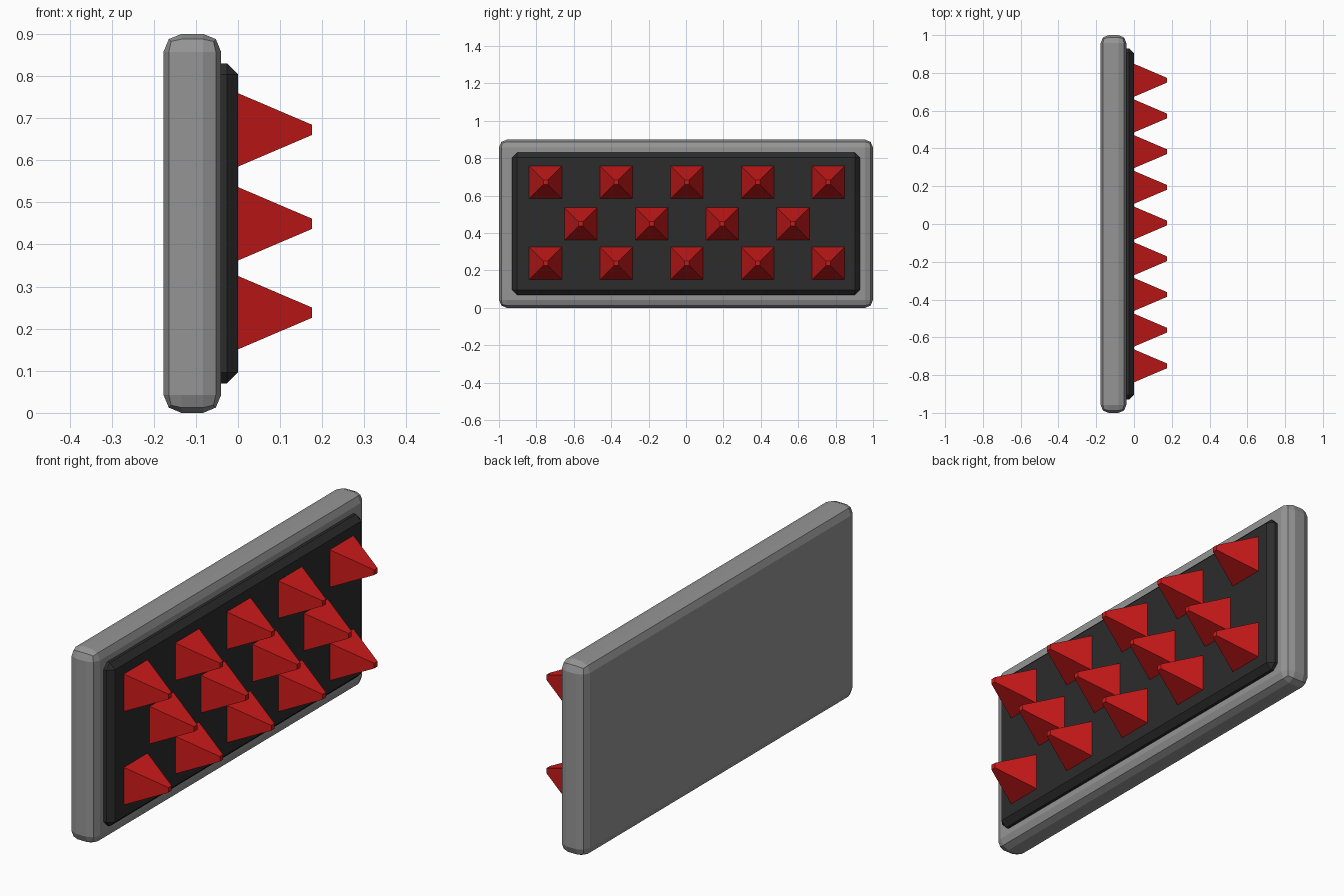
import bpy, bmesh

if "Cube" in bpy.data.objects:
    bpy.data.objects.remove(bpy.data.objects["Cube"])

def material(name, col):
    m = bpy.data.materials.new(name)
    m.diffuse_color = (*col, 1)
    m.use_nodes = True
    m.node_tree.nodes["Principled BSDF"].inputs["Base Color"].default_value = m.diffuse_color
    return m

def finish(name, bm, mat=None):
    me = bpy.data.meshes.new(name)
    bmesh.ops.recalc_face_normals(bm, faces=bm.faces)
    bm.to_mesh(me)
    bm.free()
    ob = bpy.data.objects.new(name, me)
    bpy.context.collection.objects.link(ob)
    if mat:
        me.materials.append(mat)
    return ob

def bevelled_box(name, lo, hi, width, segments, mat=None):
    bm = bmesh.new()
    bmesh.ops.create_cube(bm, size=1)
    for v in bm.verts:
        v.co = [(a + b) / 2 + c * (b - a) for a, b, c in zip(lo, hi, v.co)]
    bmesh.ops.bevel(bm, geom=bm.edges[:], offset=width, segments=segments,
                    profile=0.5, affect='EDGES')
    return finish(name, bm, mat)

def spike(name, y, z, mat):
    # truncated square pyramid pointing along +x
    bm = bmesh.new()
    rings = [[bm.verts.new((x, y + a * h, z + b * h))
              for a, b in ((-1, -1), (1, -1), (1, 1), (-1, 1))]
             for x, h in ((-0.002, 0.088), (0.176, 0.012))]
    base, tip = rings
    bm.faces.new(base)
    bm.faces.new(tip)
    for i in range(4):
        j = (i + 1) % 4
        bm.faces.new((base[i], base[j], tip[j], tip[i]))
    return finish(name, bm, mat)

grey = material("slab_grey", (0.3, 0.3, 0.3))
black = material("panel_black", (0.025, 0.025, 0.025))
red = material("spike_red", (0.6, 0.01, 0.01))

# Rounded backing slab and raised chamfered panel
bevelled_box("backing_slab", (-0.177, -1, 0), (-0.04, 1, 0.9), 0.043, 2, grey)
bevelled_box("spike_panel", (-0.09, -0.93, 0.07), (0, 0.93, 0.83), 0.026, 1, black)

# Staggered rows of spikes: (count, height)
for r, (count, z) in enumerate(((5, 0.238), (4, 0.449), (5, 0.672))):
    for i in range(count):
        spike(f"spike_{r}_{i}", 0.005 + 0.378 * (i - (count - 1) / 2), z, red)
